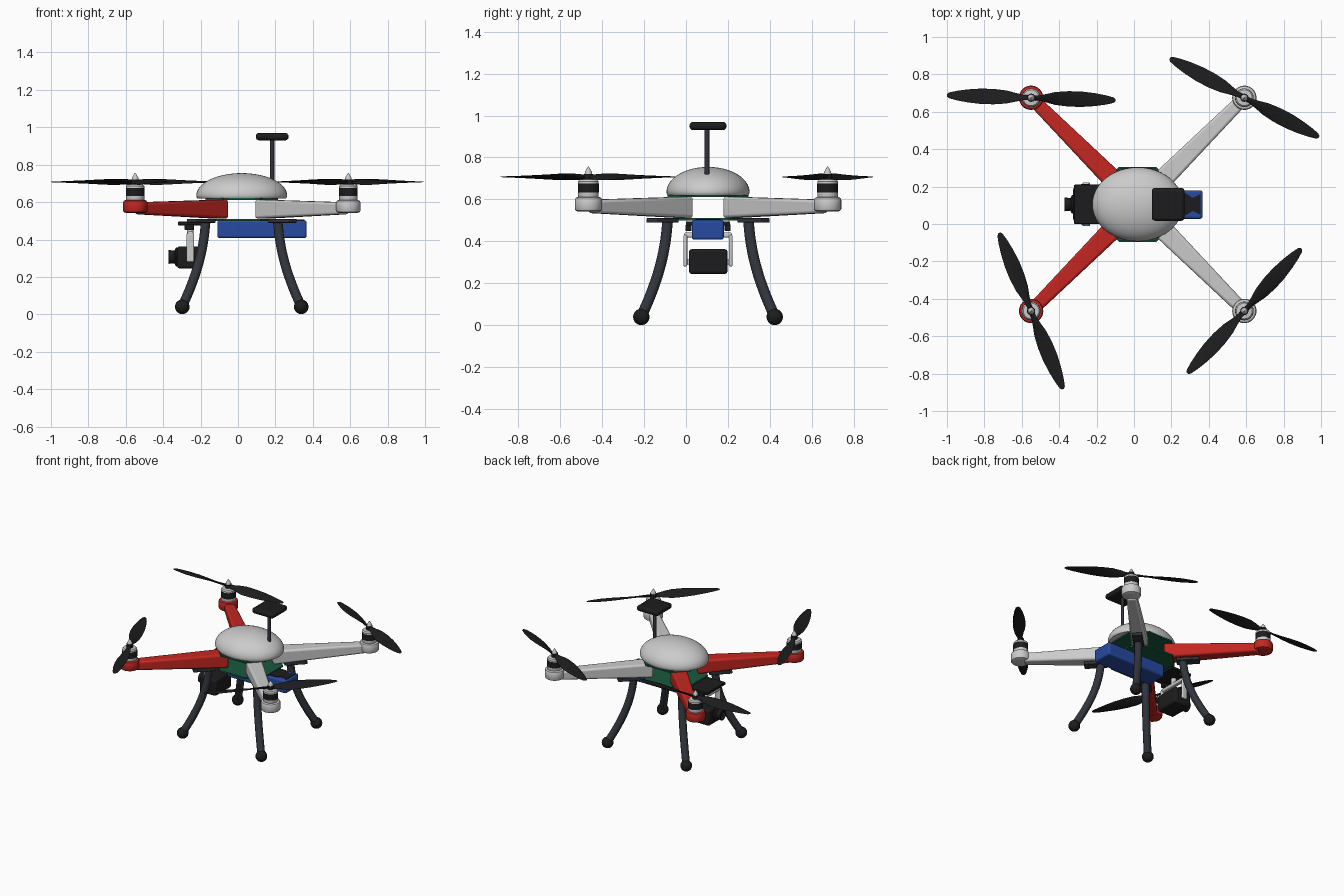
import bpy, bmesh
from math import sin, cos, pi, radians, sqrt, atan2
from mathutils import Matrix, Vector

if "Cube" in bpy.data.objects:
    bpy.data.objects.remove(bpy.data.objects["Cube"])

CX, CY = 0.02, 0.105          # drone axis
ARM = 0.57                    # motor offset along x and y


def mat(name, rgb):
    m = bpy.data.materials.new(name)
    m.diffuse_color = (*rgb, 1)
    m.use_nodes = True
    m.node_tree.nodes["Principled BSDF"].inputs["Base Color"].default_value = m.diffuse_color
    return m


RED = mat("red", (0.55, 0.02, 0.015))
WHITE = mat("white", (0.75, 0.75, 0.72))
BLACK = mat("black", (0.012, 0.012, 0.013))
SLATE = mat("slate", (0.03, 0.035, 0.045))
GREEN = mat("green", (0.01, 0.1, 0.05))
BLUE = mat("blue", (0.02, 0.07, 0.36))
SILVER = mat("silver", (0.6, 0.6, 0.62))


def finish(name, bm, m=None, loc=(0, 0, 0), rot=0, bevel=0, segs=3):
    bmesh.ops.recalc_face_normals(bm, faces=bm.faces)
    me = bpy.data.meshes.new(name)
    bm.to_mesh(me)
    bm.free()
    ob = bpy.data.objects.new(name, me)
    bpy.context.collection.objects.link(ob)
    ob.location = loc
    ob.rotation_euler.z = rot
    if m:
        me.materials.append(m)
    if bevel:
        mod = ob.modifiers.new("bevel", 'BEVEL')
        mod.width, mod.segments = bevel, segs
    bpy.ops.object.select_all(action='DESELECT')
    ob.select_set(True)
    bpy.context.view_layer.objects.active = ob
    bpy.ops.object.shade_smooth_by_angle(angle=radians(35))
    return ob


def box(name, lo, hi, m, bevel=0, rot=0, segs=3):
    lo, hi = Vector(lo), Vector(hi)
    bm = bmesh.new()
    bmesh.ops.create_cube(bm, size=1)
    bmesh.ops.scale(bm, vec=hi - lo, verts=bm.verts)
    return finish(name, bm, m, (lo + hi) / 2, rot, bevel, segs)


def loft(rings, cap=True):
    bm = bmesh.new()
    vs = [[bm.verts.new(p) for p in r] for r in rings]
    for a, b in zip(vs, vs[1:]):
        for i in range(len(a)):
            j = (i + 1) % len(a)
            bm.faces.new((a[i], a[j], b[j], b[i]))
    if cap:
        bm.faces.new(vs[0])
        bm.faces.new(vs[-1])
    return bm


def lathe(name, profile, m, loc, n=32, sx=1, sy=1, axis_x=False):
    rings = [[(r * sx * cos(2 * pi * i / n), r * sy * sin(2 * pi * i / n), z)
              for i in range(n)] for r, z in profile]
    bm = loft(rings)
    if axis_x:                # turn the axis to point along -x
        bmesh.ops.rotate(bm, matrix=Matrix.Rotation(-pi / 2, 3, 'Y'), verts=bm.verts)
    return finish(name, bm, m, loc)


# Canopy dome
dome = [(0.97, 0), (0.99, 0.006)]
dome += [(max(cos(t * pi / 32), 0.01), 0.015 + 0.12 * sin(t * pi / 32)) for t in range(17)]
lathe("canopy", dome, None, (CX, CY, 0.62), 48, 0.243, 0.198)

# Frame plates (octagons)
for name, z0, z1, k in (("bottom_plate", 0.5, 0.511, 1), ("top_plate", 0.611, 0.621, 0.97)):
    a, b = 0.2 * k, 0.1 * k
    oct8 = [(a, -b), (a, b), (b, a), (-b, a), (-a, b), (-a, -b), (-b, -a), (b, -a)]
    finish(name, loft([[(x, y, z) for x, y in oct8] for z in (z0, z1)]), GREEN, (CX, CY, 0))


def arm(name, m, rot):
    rings = []
    for d, w, z0, z1 in ((0.15, 0.055, 0.511, 0.613), (0.78, 0.034, 0.535, 0.599)):
        rings.append([(d, -w, z0), (d, w, z0), (d, w, z1), (d, -w, z1)])
    finish(name, loft(rings), m, (CX, CY, 0), rot, 0.014)


def propeller(name, loc, ang):
    # radius, half chord, pitch, half thickness
    secs = [(0.0, 0.016, 30, .008), (0.04, 0.017, 36, .008), (0.08, 0.027, 34, .006), (0.13, 0.038, 25, .005),
            (0.20, 0.043, 17, .004), (0.27, 0.042, 12, .003), (0.34, 0.035, 8, .003),
            (0.40, 0.025, 6, .002), (0.44, 0.015, 4, .002), (0.451, 0.006, 3, .001)]
    bm = bmesh.new()
    for s in (0, pi):
        rings = []
        for r, c, p, t in secs:
            q = radians(p)
            ring = []
            for i in range(10):
                u, v = c * cos(i * pi / 5), t * sin(i * pi / 5)
                ring.append(Matrix.Rotation(s, 3, 'Z') @ Vector(
                    (r, u * cos(q) - v * sin(q), u * sin(q) + v * cos(q))))
            rings.append(ring)
        part = loft(rings)
        tmp = bpy.data.meshes.new("blade")
        part.to_mesh(tmp)
        part.free()
        bm.from_mesh(tmp)
        bpy.data.meshes.remove(tmp)
    finish(name, bm, BLACK, loc, radians(ang))


def leg(name, sx, sy):
    cu = bpy.data.curves.new(name, 'CURVE')
    cu.dimensions = '3D'
    cu.bevel_depth, cu.bevel_resolution, cu.use_fill_caps = 0.026, 4, True
    pts = [(0.192, 0.5), (0.205, 0.39), (0.23, 0.275), (0.268, 0.16), (0.316, 0.045)]
    sp = cu.splines.new('BEZIER')
    sp.bezier_points.add(len(pts) - 1)
    for bp, (o, z) in zip(sp.bezier_points, pts):
        bp.co = (CX + sx * o, CY + sy * o, z)
        bp.handle_left_type = bp.handle_right_type = 'AUTO'
    cu.materials.append(SLATE)
    ob = bpy.data.objects.new(name, cu)
    bpy.context.collection.objects.link(ob)
    bpy.ops.object.select_all(action='DESELECT')
    ob.select_set(True)
    bpy.context.view_layer.objects.active = ob
    bpy.ops.object.convert(target='MESH')
    bpy.ops.object.shade_smooth_by_angle(angle=radians(40))


# Four corners: arm, motor, propeller, leg
corners = {"back_left": (-1, 1, -1.7), "back_right": (1, 1, -27.8),
           "front_left": (-1, -1, -67.8), "front_right": (1, -1, 47.6)}
for tag, (sx, sy, ang) in corners.items():
    col = RED if sx < 0 else WHITE
    rot = atan2(sy, sx)
    mx, my = CX + sx * ARM, CY + sy * ARM
    arm(tag + "_arm", col, rot)
    lathe(tag + "_motor_pod", [(0.052, 0.543), (0.061, 0.547), (0.065, 0.555), (0.065, 0.598),
                               (0.061, 0.607), (0.053, 0.611)], col, (mx, my, 0))
    lathe(tag + "_motor_base", [(0.046, 0.605), (0.049, 0.612), (0.049, 0.632)], SILVER, (mx, my, 0))
    lathe(tag + "_motor_coil", [(0.05, 0.632), (0.05, 0.676)], BLACK, (mx, my, 0))
    lathe(tag + "_motor_cap", [(0.049, 0.676), (0.049, 0.686), (0.042, 0.694), (0.02, 0.697)],
          SILVER, (mx, my, 0))
    lathe(tag + "_prop_hub", [(0.022, 0.69), (0.022, 0.722)], BLACK, (mx, my, 0), 24)
    lathe(tag + "_spinner", [(0.018, 0.72), (0.017, 0.73), (0.009, 0.745), (0.002, 0.756)],
          SILVER, (mx, my, 0), 24)
    propeller(tag + "_propeller", (mx, my, 0.708), ang)
    c = Vector((CX + sx * 0.217, CY + sy * 0.217, 0.5))
    h = Vector((0.077, 0.034, 0.011))
    box(tag + "_leg_mount", c - h, c + h, SLATE, 0.005, rot)
    leg(tag + "_leg", sx, sy)
    ball = [(max(0.039 * sin(pi * i / 16), 0.001), -0.039 * cos(pi * i / 16)) for i in range(17)]
    lathe(tag + "_foot", ball, BLACK, (CX + sx * 0.318, CY + sy * 0.318, 0.04), 24)

# Battery and its connector
box("battery", (-0.11, 0.028, 0.408), (0.367, 0.18, 0.502), BLUE, 0.012)
conn = [(0.2, -0.06), (0.275, -0.06), (0.315, -0.035), (0.355, -0.055),
        (0.355, 0.055), (0.315, 0.035), (0.275, 0.06), (0.2, 0.06)]
finish("battery_connector", loft([[(x, y + CY, z) for x, y in conn] for z in (0.49, 0.506)]), BLACK)

# Antenna mast and puck
lathe("antenna_mast", [(0.011, 0.7), (0.011, 0.94)], SLATE, (0.183, 0.1, 0), 16)
box("antenna_puck", (0.095, 0.017, 0.93), (0.27, 0.193, 0.97), BLACK, 0.018, segs=4)

# Camera gimbal
box("gimbal_plate", (-0.32, 0.0, 0.476), (-0.15, 0.21, 0.496), BLACK, 0.004)
lathe("gimbal_post", [(0.018, 0.43), (0.018, 0.48)], SILVER, (-0.255, CY, 0), 20)
box("gimbal_crossbar", (-0.272, -0.01, 0.418), (-0.238, 0.22, 0.442), SILVER, 0.008)
for tag, y in (("front", -0.003), ("back", 0.213)):
    box(f"gimbal_{tag}_arm", (-0.276, y - 0.009, 0.28), (-0.234, y + 0.009, 0.432), SILVER, 0.007)
    box(f"gimbal_{tag}_damper", (-0.285, y + (0 if y < 0.1 else -0.03), 0.45),
        (-0.235, y + (0.03 if y < 0.1 else 0), 0.48), BLACK, 0.004)
    box(f"gimbal_{tag}_pivot", (-0.268, min(y, CY), 0.29), (-0.242, max(y, CY), 0.316), SILVER, 0.005)

# Camera body and lens
box("camera_body", (-0.325, 0.014, 0.245), (-0.19, 0.198, 0.363), BLACK, 0.014)
lathe("camera_lens", [(0.05, 0), (0.05, 0.012), (0.034, 0.02), (0.037, 0.052), (0.03, 0.052), (0.024, 0.038)],
      BLACK, (-0.32, CY, 0.307), 28, axis_x=True)
